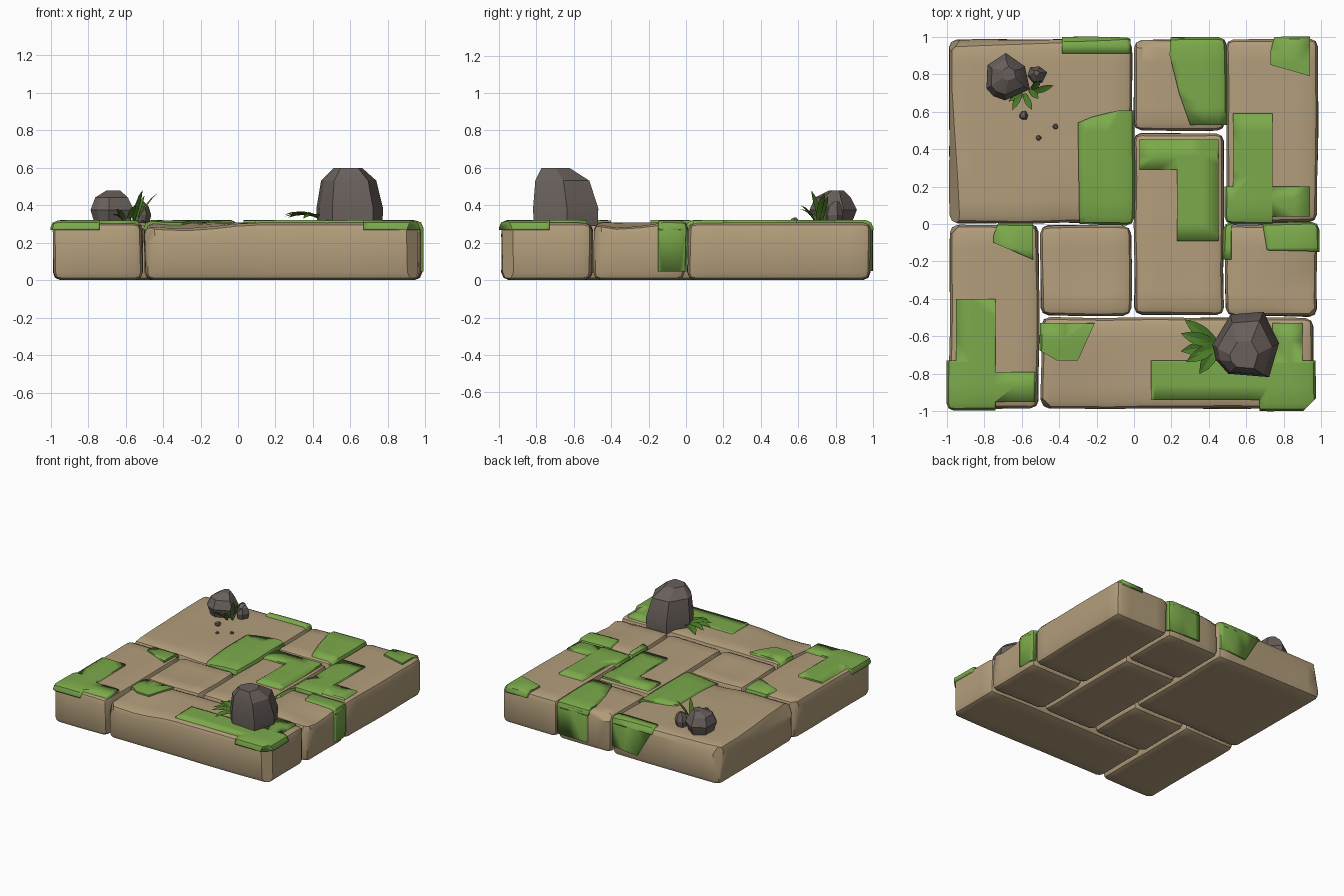
import bpy, bmesh, math
from mathutils import Vector, noise

if "Cube" in bpy.data.objects:
    bpy.data.objects.remove(bpy.data.objects["Cube"])

def material(name, rgb):
    m = bpy.data.materials.new(name)
    m.diffuse_color = (*rgb, 1)
    m.use_nodes = True
    m.node_tree.nodes["Principled BSDF"].inputs["Base Color"].default_value = m.diffuse_color
    return m

TAN = material("sandstone", (0.45, 0.34, 0.20))
GREEN = material("moss", (0.20, 0.40, 0.07))
GREY = material("rock", (0.14, 0.115, 0.105))
LEAF = material("leaf", (0.07, 0.20, 0.02))
TOP = 0.307

def finish(bm, name, mat, angle=30):
    bmesh.ops.recalc_face_normals(bm, faces=bm.faces[:])
    me = bpy.data.meshes.new(name)
    bm.to_mesh(me)
    bm.free()
    me.materials.append(mat)
    ob = bpy.data.objects.new(name, me)
    bpy.context.collection.objects.link(ob)
    smooth(ob, angle)
    return ob

def smooth(ob, angle):
    bpy.ops.object.select_all(action='DESELECT')
    ob.select_set(True)
    bpy.context.view_layer.objects.active = ob
    bpy.ops.object.shade_smooth_by_angle(angle=math.radians(angle))

# Stones: (x0, x1, y0, y1), dips (x, y, radius, depth), chips (point, normal)
STONES = {
    "large_slab": (-0.985, -0.01, 0.005, 0.985),
    "back_block": (0.0, 0.485, 0.5, 0.985),
    "right_slab": (0.495, 0.98, 0.01, 0.985),
    "centre_slab": (0.0, 0.48, -0.485, 0.485),
    "left_slab": (-0.985, -0.51, -0.985, -0.005),
    "inner_block": (-0.5, -0.015, -0.49, -0.01),
    "right_block": (0.49, 0.98, -0.49, -0.005),
    "front_slab": (-0.495, 0.96, -0.985, -0.5),
}
DIPS = {
    "large_slab": [(-0.3, 0.0, 0.25, 0.02)],
    "inner_block": [(-0.25, -0.2, 0.3, 0.015)],
    "right_block": [(0.9, -0.33, 0.2, 0.03)],
    "front_slab": [(-0.3, -0.98, 0.4, 0.03)],
}
CHIPS = {
    "large_slab": [((-0.945, 0.3, TOP), (-1, -0.05, 0.5)),
                   ((-0.955, 0.945, TOP), (-1, 1, 0.2)),
                   ((-0.6, 0.955, TOP), (-0.03, 1, 0.6))],
    "back_block": [((0.1, 0.95, TOP), (-0.2, 1, 0.8))],
    "front_slab": [((-0.46, -0.95, TOP), (-1, -1, 0.3)),
                   ((0.93, -0.955, 0.1), (1, -1, 0))],
    "left_slab": [((-0.955, -0.035, TOP), (-1, 1, 0.2))],
    "right_block": [((0.945, -0.46, TOP), (1, -1, 0.4))],
}

def stone(name, grow=0.0, mat=TAN):
    x0, x1, y0, y1 = STONES[name]
    bm = bmesh.new()
    bmesh.ops.create_cube(bm, size=1)
    for v in bm.verts:
        v.co = (x1 + grow if v.co.x > 0 else x0 - grow,
                y1 + grow if v.co.y > 0 else y0 - grow,
                TOP + grow if v.co.z > 0 else 0)
    bmesh.ops.bevel(bm, geom=bm.edges[:], offset=0.042, segments=2,
                    profile=0.5, affect='EDGES')
    # extra loops so the top can sag and the sides can wobble
    for axis, lo, hi in ((0, x0, x1), (1, y0, y1)):
        n = max(4, round((hi - lo) / 0.12))
        for i in range(1, n):
            p, d = Vector(), Vector()
            p[axis], d[axis] = lo + (hi - lo) * i / n, 1
            bmesh.ops.bisect_plane(bm, geom=bm.verts[:] + bm.edges[:] + bm.faces[:],
                                   plane_co=p, plane_no=d)
    for v in bm.verts:
        if v.co.z > 0.2:
            for dx, dy, r, depth in DIPS.get(name, []):
                q = ((v.co.x - dx) ** 2 + (v.co.y - dy) ** 2) / r ** 2
                v.co.z -= depth * max(0, 1 - q) ** 2
        w = noise.noise_vector(Vector((v.co.x, v.co.y, v.co.z)) * 3)
        v.co.x += w.x * 0.008
        v.co.y += w.y * 0.008
        if v.co.z > 0.2:
            v.co.z += w.z * 0.004
    for p, n in CHIPS.get(name, []):
        n = Vector(n).normalized()
        bmesh.ops.bisect_plane(bm, geom=bm.verts[:] + bm.edges[:] + bm.faces[:],
                               plane_co=Vector(p) + n * grow, plane_no=n, clear_outer=True)
        bmesh.ops.holes_fill(bm, edges=[e for e in bm.edges if e.is_boundary], sides=0)
    return finish(bm, name, mat)

for s in STONES:
    stone(s)

def prism(points, lo, hi, axis):
    bm = bmesh.new()
    def put(a, b, h):
        return bm.verts.new((a, b, h) if axis == 'z' else (a, h, b))
    low = [put(a, b, lo) for a, b in points]
    high = [put(a, b, hi) for a, b in points]
    bm.faces.new(low)
    bm.faces.new(high)
    for i in range(len(low)):
        j = (i + 1) % len(low)
        bm.faces.new((low[i], low[j], high[j], high[i]))
    return finish(bm, "cutter", GREEN)

# Moss: a slightly swollen copy of the stone, trimmed to an outline
def moss(name, base, points, lo=0.268, hi=0.4, axis='z'):
    ob = stone(base, 0.013, GREEN)
    ob.name = name
    cut = prism(points, lo, hi, axis)
    mod = ob.modifiers.new("trim", 'BOOLEAN')
    mod.operation, mod.solver, mod.object = 'INTERSECT', 'EXACT', cut
    bpy.context.view_layer.update()
    dg = bpy.context.evaluated_depsgraph_get()
    me = bpy.data.meshes.new_from_object(ob.evaluated_get(dg))
    ob.modifiers.clear()
    ob.data = me
    bpy.data.objects.remove(cut)

moss("moss_left_corner", "left_slab", [(-0.95, -0.4), (-0.74, -0.4), (-0.74, -0.79), (-0.53, -0.79),
     (-0.53, -0.95), (-0.74, -0.95), (-0.74, -1.1), (-1.1, -1.1), (-1.1, -0.73), (-0.95, -0.73)])
moss("moss_left_back", "left_slab", [(-0.75, -0.1), (-0.75, -0.06), (-0.69, 0.1), (-0.54, 0.1), (-0.54, -0.19)])
moss("moss_large_inner", "large_slab", [(-0.3, 0.54), (-0.23, 0.57), (-0.07, 0.61), (0.1, 0.6), (0.1, -0.1), (-0.29, -0.1)])
moss("moss_large_back", "large_slab", [(-0.385, 0.91), (-0.385, 1.1), (-0.02, 1.1), (-0.02, 0.91)])
moss("moss_large_hang", "large_slab", [(-0.385, 0.29), (-0.02, 0.29), (-0.02, 0.08), (-0.25, 0.06)], 0.95, 1.1, 'y')
moss("moss_back", "back_block", [(0.2, 1.1), (0.6, 1.1), (0.6, 0.53), (0.3, 0.53), (0.24, 0.7), (0.19, 0.9)])
moss("moss_back_hang", "back_block", [(0.2, 1.1), (0.6, 1.1), (0.6, 0.96), (0.2, 0.96)], 0.05, 0.29)
moss("moss_right_back", "right_slab", [(0.73, 0.85), (0.73, 0.93), (0.78, 1.1), (0.94, 1.1), (0.94, 0.79)])
moss("moss_right_bent", "right_slab", [(0.53, 0.59), (0.74, 0.59), (0.74, 0.2), (0.94, 0.2), (0.94, 0.04),
     (0.74, 0.04), (0.74, -0.1), (0.4, -0.1), (0.4, 0.2), (0.53, 0.2)])
moss("moss_centre", "centre_slab", [(0.03, 0.45), (0.45, 0.45), (0.45, -0.09), (0.23, -0.09), (0.23, 0.29), (0.03, 0.29)])
moss("moss_block_edge", "right_block", [(0.4, -0.19), (0.52, -0.19), (0.52, 0.1), (0.4, 0.1)])
moss("moss_block", "right_block", [(0.67, 0.1), (1.1, 0.1), (1.1, -0.15), (0.71, -0.14)])
moss("moss_block_hang", "right_block", [(0.955, 0.1), (1.1, 0.1), (1.1, -0.15), (0.955, -0.15)], 0.045, 0.29)
moss("moss_front_left", "front_slab", [(-0.6, -0.53), (-0.21, -0.53), (-0.3, -0.73), (-0.41, -0.73), (-0.6, -0.62)])
moss("moss_front_right", "front_slab", [(0.09, -0.73), (0.74, -0.73), (0.74, -0.53), (0.9, -0.53), (0.9, -0.73),
     (1.1, -0.73), (1.1, -1.1), (0.67, -1.1), (0.67, -0.94), (0.09, -0.94)])

# Rocks: convex hull of rings built from one plan outline
OUTLINE = [(-1, 0), (-0.45, 0.92), (0.55, 1), (1.02, 0.05), (0.72, -0.98), (-0.52, -0.88), (-0.9, -0.45)]

def rock(name, x, y, r, z0, z1, rings, turn=0):
    bm = bmesh.new()
    for h, s, dx, dy in rings:
        for a, b in OUTLINE:
            a, b = a * s + dx, b * s + dy
            c, d = math.cos(turn), math.sin(turn)
            bm.verts.new((x + r * (a * c - b * d), y + r * (a * d + b * c), z0 + (z1 - z0) * h))
    out = bmesh.ops.convex_hull(bm, input=bm.verts[:])
    bmesh.ops.delete(bm, geom=list({v for v in out["geom_interior"] if isinstance(v, bmesh.types.BMVert)}),
                     context='VERTS')
    bmesh.ops.dissolve_limit(bm, angle_limit=math.radians(5), verts=bm.verts[:], edges=bm.edges[:])
    finish(bm, name, GREY, 20)

BOULDER = [(0, 0.97, 0, 0), (0.3, 0.99, 0, 0), (0.78, 0.82, -0.03, -0.1), (1, 0.42, -0.05, -0.3)]
STUB = [(0, 0.75, 0, 0), (0.45, 1, 0, 0), (0.8, 0.75, 0, 0), (1, 0.3, 0.2, 0.1)]
rock("boulder", 0.595, -0.645, 0.178, 0.29, 0.6, BOULDER)
rock("small_rock", -0.685, 0.78, 0.117, 0.29, 0.48, STUB, 0.5)
rock("rock_chip", -0.52, 0.795, 0.048, 0.29, 0.42, STUB, 1.2)
for i, (x, y, r) in enumerate([(-0.59, 0.58, 0.023), (-0.51, 0.46, 0.014), (-0.42, 0.52, 0.014)]):
    rock(f"pebble_{i}", x, y, r, 0.3, 0.3 + r * 1.5, STUB, i)

# Leaves: folded strips arching from a base to a tip
def leaf(name, base, tip, width, arch):
    base, tip = Vector(base), Vector(tip)
    run = tip - base
    side = Vector((-run.y, run.x, 0)).normalized()
    bm = bmesh.new()
    rows = []
    for i, w in enumerate((0.35, 0.8, 1.0, 0.75, 0.03)):
        t = i / 4
        p = base + run * t + Vector((0, 0, arch * 4 * t * (1 - t)))
        o = side * width * w / 2
        up = Vector((0, 0, width * w * 0.15))
        rows.append([bm.verts.new(q) for q in (p - o + up, p, p + o + up)])
    for a, b in zip(rows, rows[1:]):
        for k in (0, 1):
            bm.faces.new((a[k], a[k + 1], b[k + 1], b[k]))
    finish(bm, name, LEAF)

for i, tip in enumerate([(0.27, -0.51, 0.335), (0.25, -0.585, 0.35), (0.25, -0.68, 0.34),
                         (0.28, -0.735, 0.345), (0.35, -0.80, 0.33)]):
    leaf(f"broad_leaf_{i}", (0.45, -0.645, 0.32), tip, 0.07, 0.02)
for i, (base, tip) in enumerate([((-0.59, 0.71), (-0.67, 0.655, 0.35)), ((-0.6, 0.71), (-0.65, 0.61, 0.38)),
                                 ((-0.59, 0.7), (-0.545, 0.61, 0.40)), ((-0.56, 0.72), (-0.51, 0.67, 0.48)),
                                 ((-0.55, 0.70), (-0.43, 0.74, 0.465)), ((-0.55, 0.72), (-0.5, 0.76, 0.45))]):
    leaf(f"grass_blade_{i}", (*base, 0.295), tip, 0.035, 0.015)
